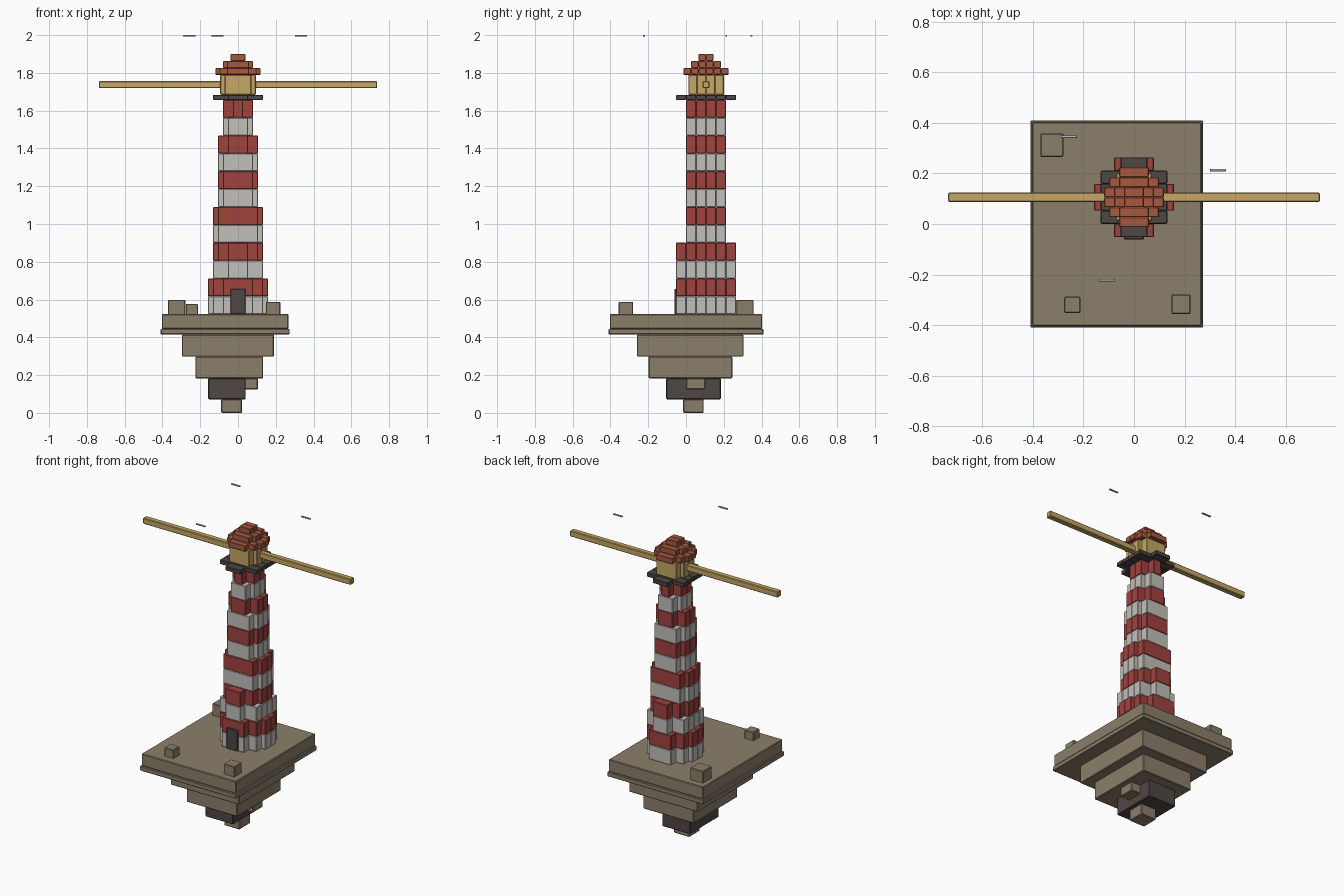
import bpy, bmesh, math
from mathutils import Matrix, Vector

if "Cube" in bpy.data.objects:
    bpy.data.objects.remove(bpy.data.objects["Cube"])


def material(name, rgb):
    m = bpy.data.materials.new(name)
    lin = [((c / 255 + 0.055) / 1.055) ** 2.4 for c in rgb]
    m.diffuse_color = (*lin, 1)
    m.use_nodes = True
    m.node_tree.nodes["Principled BSDF"].inputs["Base Color"].default_value = m.diffuse_color
    return m


ROCK = material("rock brown", (139, 127, 107))
DARK = material("dark stone", (79, 71, 69))
RED = material("stripe red", (160, 67, 63))
WHITE = material("stripe white", (194, 192, 186))
GLOW = material("lamp yellow", (199, 167, 101))
ROOF = material("roof orange", (166, 90, 64))

CY = 0.106          # tower axis in y
CELL = 0.0527       # depth of one tower row


def blocks(name, boxes, mat, bevel=0.004):
    """One object from boxes given as (x0, x1, y0, y1, z0, z1)."""
    bm = bmesh.new()
    for x0, x1, y0, y1, z0, z1 in boxes:
        mid = Vector((x0 + x1, y0 + y1, z0 + z1)) / 2
        size = Matrix.Diagonal((x1 - x0, y1 - y0, z1 - z0, 1))
        bmesh.ops.create_cube(bm, size=1, matrix=Matrix.Translation(mid) @ size)
    if bevel:
        bmesh.ops.bevel(bm, geom=bm.edges[:], offset=bevel, segments=1,
                        affect='EDGES', clamp_overlap=True)
    me = bpy.data.meshes.new(name)
    bm.to_mesh(me)
    bm.free()
    me.materials.append(mat)
    ob = bpy.data.objects.new(name, me)
    bpy.context.collection.objects.link(ob)
    return ob


def disc(name, radius, cell, z0, z1, mat, bevel=0.003):
    """Stepped round layer: rows across y, width snapped to half cells."""
    rows = []
    for i in range(3):
        d = i + 0.5
        if d >= radius:
            break
        hw = round(2 * math.sqrt(radius ** 2 - d ** 2)) * cell / 2
        for s in (-1, 1):
            y = CY + s * d * cell
            rows.append((-hw, hw, y - cell / 2, y + cell / 2, z0, z1))
    return blocks(name, rows, mat, bevel)


# floating island, top to bottom
blocks("island_top", [(-0.403, 0.267, -0.403, 0.403, 0.445, 0.523)], ROCK)
blocks("island_rim", [(-0.41, 0.273, -0.41, 0.41, 0.415, 0.445)], ROCK)
blocks("island_upper_step", [(-0.297, 0.19, -0.26, 0.305, 0.298, 0.415)], ROCK)
blocks("island_lower_step", [(-0.226, 0.133, -0.198, 0.245, 0.183, 0.298)], ROCK)
blocks("island_dark_core", [(-0.158, 0.04, -0.105, 0.185, 0.072, 0.183)], DARK)
blocks("island_side_lump", [(-0.01, 0.105, 0.002, 0.102, 0.124, 0.183)], ROCK)
blocks("island_tip", [(-0.089, 0.021, -0.015, 0.093, 0.0, 0.072)], ROCK)

# boulders on the island
for n, (x, y, s, top) in enumerate([(-0.325, 0.312, 0.092, 0.598),
                                    (-0.244, -0.32, 0.065, 0.577),
                                    (0.186, -0.318, 0.077, 0.588)], 1):
    h = s / 2
    blocks(f"boulder_{n}", [(x - h, x + h, y - h, y + h, 0.51, top)], ROCK)

# striped tapering tower
Z0, H = 0.523, 0.0945
for i in range(12):
    disc(f"tower_band_{i + 1}", 3 - i * 1.4 / 11, CELL,
         Z0 + i * H, Z0 + (i + 1) * H, RED if i % 2 else WHITE)

blocks("door", [(-0.04, 0.04, -0.062, -0.03, 0.523, 0.657)], DARK)

# gallery, lamp room and beams
disc("gallery", 2.75, CELL, 1.657, 1.684, DARK)
disc("lamp_room", 2, 0.047, 1.684, 1.79, GLOW)
for side, s in (("left", -1), ("right", 1)):
    a, b = sorted((s * 0.08, s * 0.737))
    blocks(f"light_beam_{side}", [(a, b, CY - 0.018, CY + 0.018, 1.719, 1.757)], GLOW)

# stepped roof
for i in range(3):
    disc(f"roof_tier_{i + 1}", 3 - i, 0.0395, 1.79 + i * 0.0365,
         1.79 + (i + 1) * 0.0365, ROOF)

# birds overhead
for n, (x, y) in enumerate([(-0.258, 0.346), (-0.108, -0.222), (0.333, 0.213)], 1):
    blocks(f"bird_{n}", [(x - 0.032, x + 0.032, y - 0.005, y + 0.005, 1.993, 2.0)],
           WHITE, 0.001)
